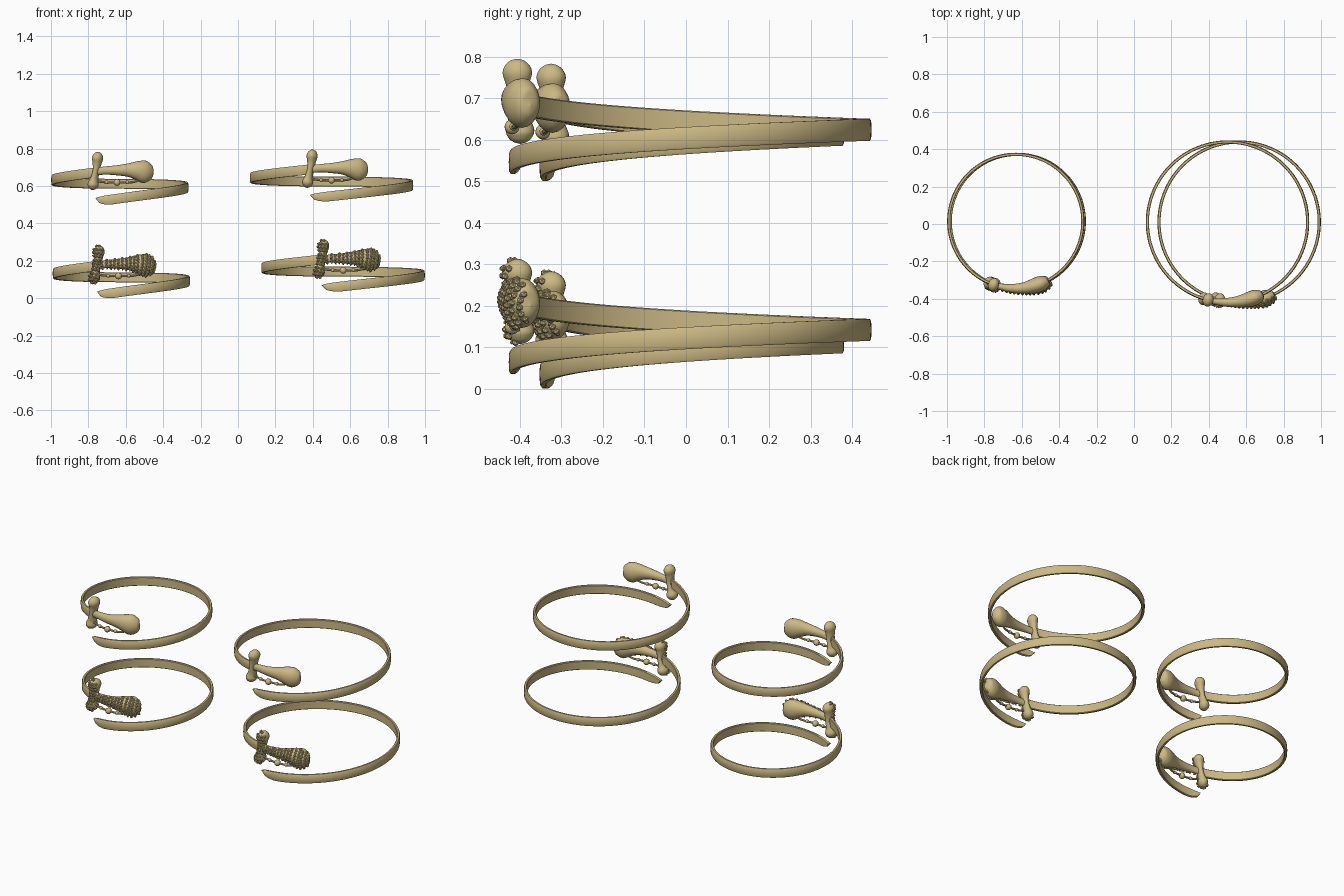
import bpy, bmesh, math
from mathutils import Vector, Matrix

if "Cube" in bpy.data.objects:
    bpy.data.objects.remove(bpy.data.objects["Cube"])

gold = bpy.data.materials.new("pale gold")
gold.diffuse_color = (0.60, 0.48, 0.23, 1)
gold.use_nodes = True
gold.node_tree.nodes["Principled BSDF"].inputs["Base Color"].default_value = gold.diffuse_color


def finish(bm, name, angle=40):
    bmesh.ops.recalc_face_normals(bm, faces=bm.faces)
    me = bpy.data.meshes.new(name)
    bm.to_mesh(me)
    bm.free()
    me.materials.append(gold)
    ob = bpy.data.objects.new(name, me)
    bpy.context.collection.objects.link(ob)
    bpy.ops.object.select_all(action='DESELECT')
    ob.select_set(True)
    bpy.context.view_layer.objects.active = ob
    bpy.ops.object.shade_smooth_by_angle(angle=math.radians(angle))
    return ob


def loft(name, rings):
    bm = bmesh.new()
    vs = [[bm.verts.new(p) for p in r] for r in rings]
    n = len(rings[0])
    for a, b in zip(vs, vs[1:]):
        for i in range(n):
            j = (i + 1) % n
            bm.faces.new((a[i], a[j], b[j], b[i]))
    bm.faces.new(vs[0])
    bm.faces.new(vs[-1])
    return finish(bm, name)


def smooth_path(keys, steps):
    # Catmull-Rom interpolation of key tuples
    k = [Vector(p) for p in keys]
    k = [k[0]] + k + [k[-1]]
    out = []
    for i in range(1, len(k) - 2):
        p0, p1, p2, p3 = k[i - 1:i + 3]
        for s in range(steps):
            t = s / steps
            out.append(0.5 * (2 * p1 + (p2 - p0) * t + (2 * p0 - 5 * p1 + 4 * p2 - p3) * t * t
                              + (3 * p1 - p0 - 3 * p2 + p3) * t ** 3))
    return out + [k[-1]]


def frames(keys, steps, cx, cy, R, dx, dz):
    # keys: x, z, radial half-thickness, half-width; laid on the bracelet's cylinder
    path = smooth_path([Vector(k) for k in keys], steps)
    pts = []
    for p in path:
        x = p[0] + dx
        pts.append(Vector((cx + x, cy - math.sqrt(R * R - x * x), p[1] + dz)))
    out = []
    for i, c in enumerate(pts):
        T = (pts[min(i + 1, len(pts) - 1)] - pts[max(i - 1, 0)]).normalized()
        N = Vector((c.x - cx, c.y - cy, 0)).normalized()
        N = (N - T * N.dot(T)).normalized()
        out.append((c, N, T.cross(N), max(path[i][2], .001), max(path[i][3], .001)))
    return out


def tube(name, fr, sides=20):
    loft(name, [[c + N * (rn * math.cos(a)) + B * (rz * math.sin(a))
                 for a in (2 * math.pi * i / sides for i in range(sides))]
                for c, N, B, rn, rz in fr])


def pave(name, fr):
    # rows of round stones with small prongs over the outward-facing half
    bm = bmesh.new()
    last = None
    row = 0
    for c, N, B, rn, rz in fr:
        if rz < .012 or (last is not None and (c - last).length < .016):
            continue
        last = c
        row += 1
        count = max(2, round(rz * 2.6 / .018))
        for i in range(count):
            a = math.radians(-75 + 150 * (i + .25 + .5 * (row % 2)) / count)
            for da, size, lift in ((0, .009, .001), (.5 * 2.6 / count, .0045, .006)):
                d = N * math.cos(a + da) + B * math.sin(a + da)
                p = c + N * (rn * math.cos(a + da)) + B * (rz * math.sin(a + da)) + d * lift
                bmesh.ops.create_icosphere(bm, subdivisions=1, radius=size,
                                           matrix=Matrix.Translation(p))
    finish(bm, name, 30)


# profiles in x, z, radial half-thickness, half-width
HEAD = [(-.13, .688, .012, .02), (-.06, .695, .018, .022), (0, .696, .024, .027),
        (.06, .697, .031, .036), (.11, .694, .040, .052), (.145, .688, .042, .060),
        (.172, .684, .034, .048), (.185, .682, .022, .030), (.191, .682, .001, .001)]
BAR = [(-.103, .795, .001, .001), (-.103, .791, .016, .013), (-.103, .779, .030, .024),
       (-.104, .760, .036, .029), (-.107, .730, .028, .023), (-.112, .69, .026, .017),
       (-.121, .65, .028, .021), (-.127, .622, .035, .029), (-.129, .604, .028, .023),
       (-.130, .594, .015, .012), (-.130, .590, .001, .001)]
WIRE = [(-.115, .640, .006, .006), (-.06, .632, .006, .006), (.02, .631, .006, .006),
        (.09, .634, .006, .006), (.13, .655, .006, .006)]


def bracelet(label, cx, cy, R, dx, dz, jewelled):
    # open spiral band with a tapered tail
    tip = math.pi + math.asin((.115 - dx) / R)
    start = -(math.pi - math.asin((.11 - dx) / R))
    taper = tip - .27
    rings = []
    n = 120
    for i in range(n + 1):
        f = start + (tip - start) * i / n
        z = .624 + dz - .078 * f * abs(f) / math.pi ** 2
        top, bot = z + .0265, z - .0265
        if f > taper:
            t = (f - taper) / (tip - taper)
            bot += .046 * (1 - math.sqrt(max(0, 1 - t * t)))
            top -= .006 * t ** 4
        m, h = (top + bot) / 2, (top - bot) / 2
        sec = ((-.017, -.9), (-.014, -1), (-.004, -1), (-.001, -.8), (0, 0),
               (-.001, .8), (-.004, 1), (-.014, 1), (-.017, .9))
        rings.append([Vector((cx + (R + r) * math.sin(f), cy + (R + r) * math.cos(f), m + h * s))
                      for r, s in sec])
    loft(label + "_band", rings)

    # club-shaped head, knobbed crossbar and fine rod with beads
    place = (cx, cy, R - .008, dx, dz)
    head = frames(HEAD, 6, *place)
    bar = frames(BAR, 5, *place)
    tube(label + "_head", head)
    tube(label + "_crossbar", bar)
    tube(label + "_rod", frames(WIRE, 5, *place), 8)
    for k, (x, z, r) in enumerate(((0, .631, .018), (-.055, .632, .010), (.055, .632, .010))):
        bm = bmesh.new()
        X = x + dx
        p = Vector((cx + X, cy - math.sqrt(place[2] ** 2 - X * X), z + dz))
        bmesh.ops.create_uvsphere(bm, u_segments=16, v_segments=10, radius=r,
                                  matrix=Matrix.Translation(p))
        finish(bm, f"{label}_bead_{k + 1}")
    if jewelled:
        pave(label + "_head_stones", head)
        pave(label + "_crossbar_stones", bar)


bracelet("large_plain", .500, .010, .437, 0, 0, False)
bracelet("large_jewelled", .562, .010, .437, 0, -.482, True)
bracelet("small_plain", -.632, .014, .367, -.015, -.012, False)
bracelet("small_jewelled", -.624, .014, .367, -.015, -.512, True)
